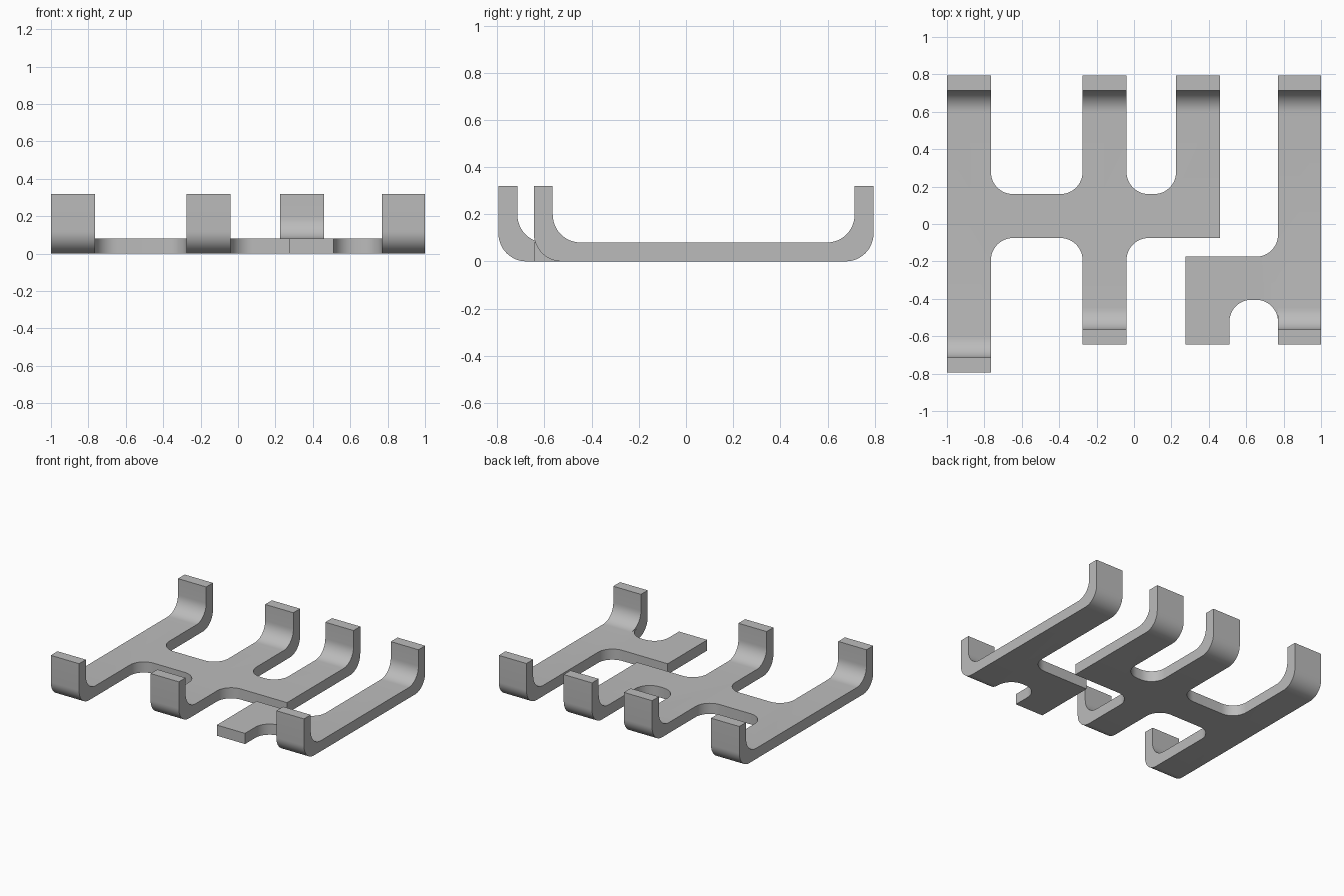
import bpy, bmesh, math
from mathutils import Vector

old = bpy.data.objects.get("Cube")
if old:
    bpy.data.objects.remove(old, do_unlink=True)

THICK, TAB, HEIGHT, R, STEPS = 0.08, 0.08, 0.32, 0.118, 12

grey = bpy.data.materials.new("plain grey")
grey.use_nodes = True
grey.diffuse_color = (0.5, 0.5, 0.5, 1)
grey.node_tree.nodes["Principled BSDF"].inputs["Base Color"].default_value = (0.5, 0.5, 0.5, 1)


def fillet(prev, corner, nxt):
    """Arc points rounding a square corner."""
    a = (prev - corner).normalized() * R
    b = (nxt - corner).normalized() * R
    angles = [math.pi / 2 * i / STEPS for i in range(STEPS + 1)]
    return [corner + a * (1 - math.sin(t)) + b * (1 - math.cos(t)) for t in angles]


def bent_plate(name, outline):
    """Outline items are (x, y, kind): '' sharp, 'r' rounded, 'b' end of a bent-up tab."""
    corners = [Vector(p[:2]) for p in outline]
    pts, tabs = [], []
    for i, (x, y, kind) in enumerate(outline):
        c = corners[i]
        if kind == "r":
            pts += fillet(corners[i - 1], c, corners[(i + 1) % len(corners)])
        elif kind == "b":
            tabs.append((len(pts), y))
            pts.append(c)
        else:
            pts.append(c)

    bm = bmesh.new()
    top, bottom = [], []
    for i, p in enumerate(pts):
        end = dict(tabs).get(i)
        s = 0 if end is None else math.copysign(1, end)
        top.append(bm.verts.new((p.x, p.y - s * (TAB + R), THICK)))
        bottom.append(bm.verts.new((p.x, p.y - s * R, 0)))
    bm.faces.new(top)
    bm.faces.new(bottom[::-1])

    # Plate rim, left open where a tab continues
    ends = {tabs[k][0]: tabs[k][1] for k in range(0, len(tabs), 2)}
    n = len(pts)
    for i in range(n):
        j = (i + 1) % n
        if i not in ends:
            bm.faces.new((top[i], bottom[i], bottom[j], top[j]))
            continue
        # Sweep the open end round the bend and up the tab
        y, s = ends[i], math.copysign(1, ends[i])
        ring = [top[i], bottom[i], bottom[j], top[j]]
        arc = [math.pi / 2 * k / STEPS for k in range(1, STEPS + 1)]
        sections = [(R * (1 - math.sin(t)), R * (1 - math.cos(t))) for t in arc]
        heights = [(d, THICK + h, h) for d, h in sections] + [(0, HEIGHT, HEIGHT)]
        for d, z_in, z_out in heights:
            inner, outer = y - s * (TAB + d), y - s * d
            new = [bm.verts.new((ring[0].co.x, inner, z_in)),
                   bm.verts.new((ring[0].co.x, outer, z_out)),
                   bm.verts.new((ring[2].co.x, outer, z_out)),
                   bm.verts.new((ring[2].co.x, inner, z_in))]
            for k in range(4):
                m = (k + 1) % 4
                bm.faces.new((ring[k], ring[m], new[m], new[k]))
            ring = new
        bm.faces.new(ring)

    bmesh.ops.recalc_face_normals(bm, faces=bm.faces[:])
    mesh = bpy.data.meshes.new(name)
    bm.to_mesh(mesh)
    bm.free()
    mesh.materials.append(grey)
    obj = bpy.data.objects.new(name, mesh)
    bpy.context.collection.objects.link(obj)
    bpy.ops.object.select_all(action="DESELECT")
    obj.select_set(True)
    bpy.context.view_layer.objects.active = obj
    bpy.ops.object.shade_smooth_by_angle(angle=math.radians(30))


BACK = 0.795
# Three-armed bracket, counter-clockwise from the left front tab
bent_plate("three_arm_bracket", [
    (-1, -BACK, "b"), (-0.765, -BACK, "b"), (-0.765, -0.075, "r"),
    (-0.275, -0.075, "r"), (-0.275, -0.645, "b"), (-0.04, -0.645, "b"),
    (-0.04, -0.075, "r"), (0.46, -0.075, ""),
    (0.46, BACK, "b"), (0.225, BACK, "b"), (0.225, 0.16, "r"),
    (-0.04, 0.16, "r"), (-0.04, BACK, "b"), (-0.275, BACK, "b"),
    (-0.275, 0.16, "r"), (-0.765, 0.16, "r"),
    (-0.765, BACK, "b"), (-1, BACK, "b"),
])

# Single-armed bracket with a flat foot
bent_plate("side_bracket", [
    (0.77, -0.645, "b"), (1, -0.645, "b"), (1, BACK, "b"), (0.77, BACK, "b"),
    (0.77, -0.175, "r"), (0.275, -0.175, ""), (0.275, -0.645, ""),
    (0.51, -0.645, ""), (0.51, -0.405, "r"), (0.77, -0.405, "r"),
])
